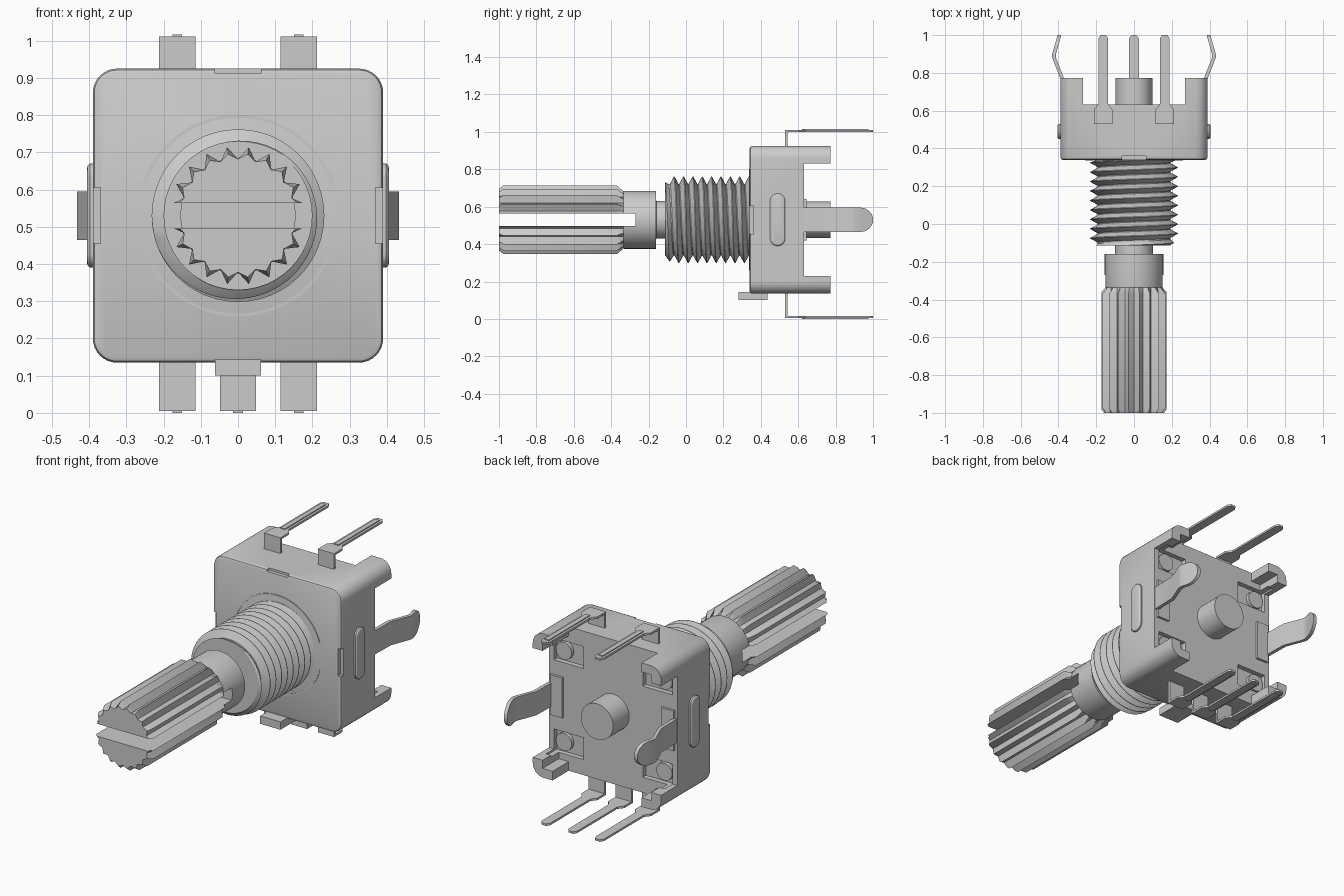
import bpy, bmesh, math
from math import sin, cos, pi

if "Cube" in bpy.data.objects:
    bpy.data.objects.remove(bpy.data.objects["Cube"])

ZC = 0.53  # height of the shaft axis


def make(name, verts, faces, angle=30):
    bm = bmesh.new()
    vs = [bm.verts.new(v) for v in verts]
    for f in faces:
        bm.faces.new([vs[i] for i in f])
    bmesh.ops.recalc_face_normals(bm, faces=bm.faces)
    me = bpy.data.meshes.new(name)
    bm.to_mesh(me)
    bm.free()
    ob = bpy.data.objects.new(name, me)
    bpy.context.collection.objects.link(ob)
    smooth(ob, angle)
    return ob


def smooth(ob, angle=30):
    bpy.ops.object.select_all(action='DESELECT')
    ob.select_set(True)
    bpy.context.view_layer.objects.active = ob
    bpy.ops.object.shade_smooth_by_angle(angle=math.radians(angle))


def loft(name, rings, angle=30):
    n = len(rings[0])
    verts = [p for r in rings for p in r]
    faces = [(a * n + i, a * n + (i + 1) % n, (a + 1) * n + (i + 1) % n, (a + 1) * n + i)
             for a in range(len(rings) - 1) for i in range(n)]
    faces += [tuple(range(n)), tuple(range(len(verts) - n, len(verts)))]
    return make(name, verts, faces, angle)


def box(name, x0, x1, y0, y1, z0, z1):
    return loft(name, [[(x0, y, z0), (x1, y, z0), (x1, y, z1), (x0, y, z1)] for y in (y0, y1)])


def circle(r, y, n=48, x=0, z=ZC):
    return [(x + r * sin(2 * pi * i / n), y, z + r * cos(2 * pi * i / n)) for i in range(n)]


def lathe(name, prof, x=0, z=ZC, n=48):
    return loft(name, [circle(r, y, n, x, z) for y, r in prof])


def rrect(w, h, r, seg=8):
    pts = []
    for q, (sx, sy) in enumerate(((1, 1), (-1, 1), (-1, -1), (1, -1))):
        for i in range(seg + 1):
            a = (q + i / seg) * pi / 2
            pts.append((sx * (w - r) + r * cos(a), sy * (h - r) + r * sin(a)))
    return pts


def cut(ob, *bounds):
    cutter = box("cutter", *bounds)
    cutter.hide_render = True
    bpy.context.view_layer.objects.active = ob
    m = ob.modifiers.new("cut", 'BOOLEAN')
    m.operation, m.solver, m.object = 'DIFFERENCE', 'EXACT', cutter
    # keep the cut first so it can be applied cleanly
    bpy.ops.object.modifier_move_to_index(modifier=m.name, index=0)
    bpy.ops.object.modifier_apply(modifier=m.name)
    bpy.data.objects.remove(cutter)


# housing: rounded block, back milled away to leave four L-shaped corner feet
housing = loft("housing", [[(x, y, ZC + z) for x, z in rrect(0.39 - d, 0.395 - d, 0.065 - d)]
                           for y, d in ((0.34, 0.012), (0.344, 0.004), (0.354, 0), (0.772, 0))])
cut(housing, -0.27, 0.27, 0.632, 0.9, 0, 1.1)
cut(housing, -0.5, 0.5, 0.632, 0.9, ZC - 0.3, ZC + 0.3)
cut(housing, -0.33, 0.33, 0.632, 0.9, ZC - 0.345, ZC + 0.345)
for s in (-1, 1):
    xs = sorted((s * 0.37, s * 0.5))
    cut(housing, *xs, 0.3, 0.36, 0.455, 0.605)       # side notch at the front
    px = sorted((s * 0.18, s * 0.36))
    for t in (-1, 1):
        pz = sorted((ZC + t * 0.19, ZC + t * 0.31))
        cut(housing, *px, 0.605, 0.7, *pz)           # rivet pockets
cut(housing, -0.063, 0.063, 0.3, 0.36, 0.913, 1.0)   # top notch
smooth(housing)

# rear rivets, edge pads and central boss
for s in (-1, 1):
    side = "right" if s > 0 else "left"
    for t in (-1, 1):
        lathe("rivet", [(0.58, 0.048), (0.625, 0.048)], s * 0.305, ZC + t * 0.25, 24)
    box("edge_pad_" + side, *sorted((s * 0.3, s * 0.375)), 0.62, 0.645, ZC - 0.11, ZC + 0.11)
    # pressed oblong bump on the side wall
    loft("side_bump_" + side, [[(s * x, 0.49 + a, ZC + b) for a, b in rrect(0.04 - d, 0.14 - d, 0.039 - d)]
                               for x, d in ((0.38, 0), (0.398, 0), (0.404, 0.006), (0.406, 0.014))])
    # bent spring clip with rounded tip
    path = ((0.58, 0.374, .065), (0.77, 0.378, .065), (0.88, 0.421, .065), (0.90, 0.421, .065), (0.935, 0.411, .065),
            (0.96, 0.404, .06), (0.98, 0.398, .046), (0.993, 0.395, .03), (1.0, 0.393, .012))
    loft("mounting_clip_" + side,
         [[(s * (x - 0.008), y, ZC - h), (s * (x + 0.012), y, ZC - h),
           (s * (x + 0.012), y, ZC + h), (s * (x - 0.008), y, ZC + h)] for y, x, h in path])
lathe("rear_boss", [(0.62, 0.098), (0.772, 0.098)])

# front locating key
box("locating_key", -0.062, 0.062, 0.28, 0.435, 0.1, 0.143)

# thin rings around the bushing on the front face
for name, a0, a1 in (("upper_ring", 17, 163), ("lower_ring", 196, 344)):
    rings = []
    for i in range(41):
        a = math.radians(a0 + (a1 - a0) * i / 40)
        rings.append([(r * cos(a), y, ZC + r * sin(a)) for r, y in
                      ((0.263, 0.345), (0.263, 0.337), (0.271, 0.337), (0.271, 0.345))])
    loft(name, rings)

# threaded bushing: solid core plus helical ridge
Y0, Y1, PITCH, N = -0.113, 0.342, 0.05, 48
lathe("bushing_core", [(Y0, 0.192), (Y1, 0.192)])
turns = int((Y1 - Y0) / PITCH) + 3
verts, faces = [], []
for k in range(turns * N + 1):
    a = 2 * pi * k / N
    for r, off in ((0.188, 0), (0.232, 0.47), (0.232, 0.53), (0.188, 1)):
        y = min(max(Y0 - PITCH * 1.5 + PITCH * (k / N + off), Y0), Y1)
        r = min(r, 0.2 + (y - Y0) * 0.9)
        verts.append((r * sin(a), y, ZC + r * cos(a)))
    if k:
        b = 4 * k
        faces += [(b + j - 4, b + j - 3, b + j + 1, b + j) for j in range(3)]
thread = make("bushing_thread", verts, faces)
bm = bmesh.new()
bm.from_mesh(thread.data)
bmesh.ops.dissolve_degenerate(bm, dist=1e-5, edges=bm.edges)
bm.to_mesh(thread.data)
bm.free()

# shaft: splined end, collar and neck in one, then slotted
T = 20


def spline_ring(y, outer, inner):
    out = []
    for i in range(2 * T):
        a = pi * i / T
        r = outer if i % 2 else inner
        out.append((r * sin(a), y, ZC + r * cos(a)))
    return out


shaft = loft("splined_shaft", [spline_ring(*s) for s in (
    (-1.0, 0.167, 0.152), (-0.975, 0.186, 0.152), (-0.37, 0.186, 0.152), (-0.335, 0.156, 0.152),
    (-0.33, 0.155, 0.155), (-0.16, 0.155, 0.155), (-0.159, 0.1, 0.1), (-0.09, 0.1, 0.1))])
cut(shaft, -0.3, 0.3, -1.1, -0.27, ZC - 0.034, ZC + 0.034)
smooth(shaft, 25)


# solder pins: bent tab, flat tapered blade with a stamped rib
def pin(x, up):
    z = (lambda v: ZC + (v - 0.51) - 0.02) if up else (lambda v: 1.016 - v)
    z = (lambda v: v) if up else z
    half = ((0.049, 0.53), (0.049, 0.605), (0.026, 0.635), (0.026, 0.982), (0.014, 1.0))
    outline = [(x + a, b) for a, b in half] + [(x - a, b) for a, b in reversed(half)]
    loft("pin_blade", [[(a, b, z(v)) for a, b in outline] for v in (1.0, 1.011)])
    box("pin_tab", x - 0.049, x + 0.049, 0.53, 0.543, *sorted((z(0.88), z(1.008))))
    box("pin_rib", x - 0.013, x + 0.013, 0.62, 0.975, *sorted((z(1.005), z(1.016))))


for px in (-0.163, 0.163):
    pin(px, True)
for px in (-0.163, 0, 0.163):
    pin(px, False)
